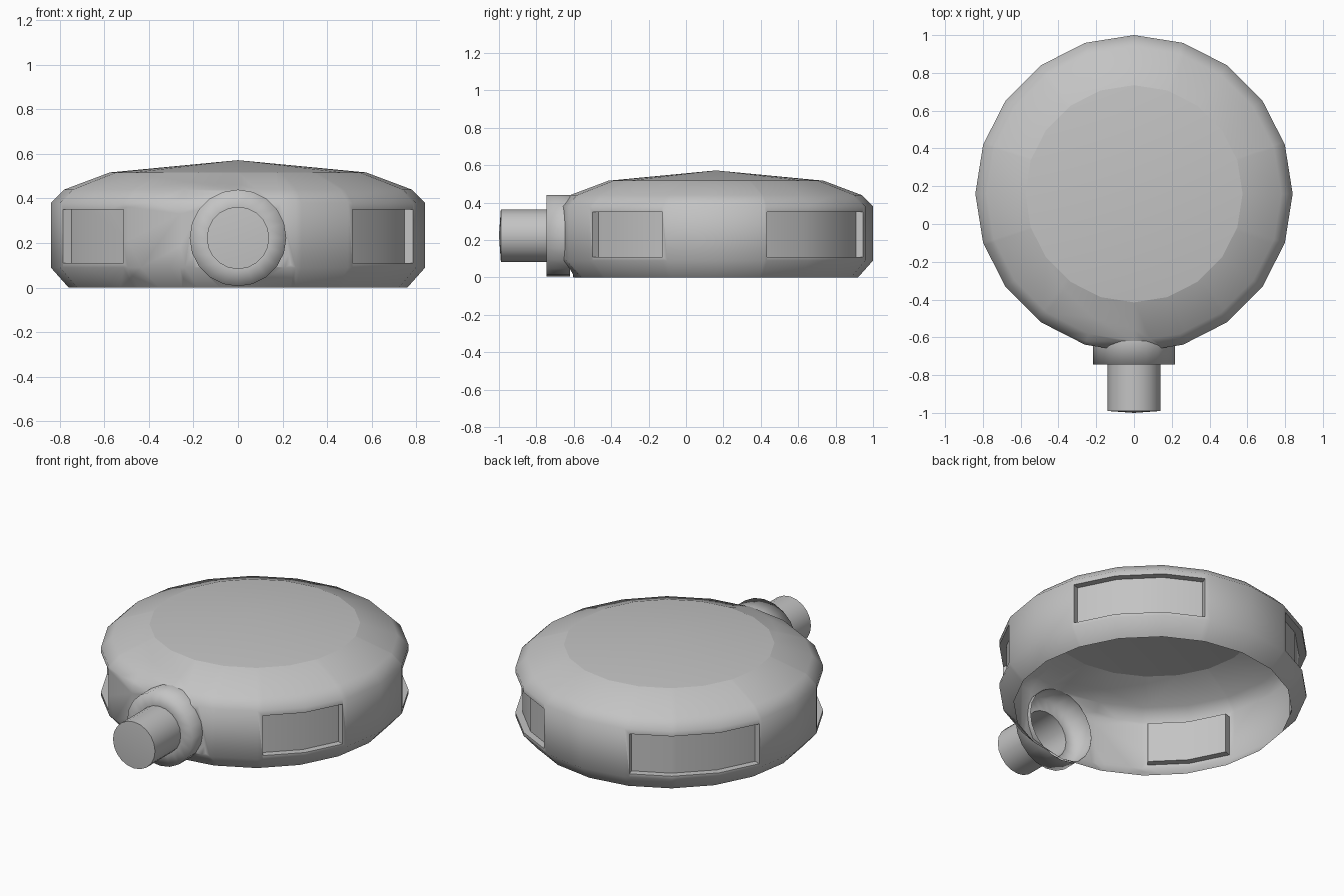
import bpy
import bmesh
from math import cos, sin, pi, radians
from mathutils import Vector, Matrix

cube = bpy.data.objects.get("Cube")
if cube:
    bpy.data.objects.remove(cube, do_unlink=True)

SIDES = 20
CENTRE = Vector((0, 0.16, 0))
NOZZLE_Z = 0.223
COLLAR_R, PIPE_R = 0.217, 0.14

grey = bpy.data.materials.new("plain grey")
grey.use_nodes = True
grey.diffuse_color = (0.55, 0.55, 0.55, 1)
grey.node_tree.nodes["Principled BSDF"].inputs["Base Color"].default_value = grey.diffuse_color


def lathe(profile):
    """Open surface of revolution about z from (radius, height) points."""
    bm = bmesh.new()
    rings = []
    for r, z in profile:
        if r == 0:
            rings.append([bm.verts.new((0, 0, z))] * SIDES)
        else:
            rings.append([bm.verts.new((r * cos(2 * pi * i / SIDES),
                                        r * sin(2 * pi * i / SIDES), z))
                          for i in range(SIDES)])
    for low, high in zip(rings, rings[1:]):
        for i in range(SIDES):
            j = (i + 1) % SIDES
            bm.faces.new(dict.fromkeys((low[i], low[j], high[j], high[i])))
    return bm


def finish(bm, name, matrix, angle):
    """Turn the bmesh into a shaded, coloured object."""
    bmesh.ops.transform(bm, matrix=matrix, verts=bm.verts)
    mesh = bpy.data.meshes.new(name)
    bm.to_mesh(mesh)
    bm.free()
    mesh.materials.append(grey)
    obj = bpy.data.objects.new(name, mesh)
    bpy.context.collection.objects.link(obj)
    bpy.ops.object.select_all(action="DESELECT")
    obj.select_set(True)
    bpy.context.view_layer.objects.active = obj
    bpy.ops.object.shade_smooth_by_angle(angle=radians(angle))


def carve(bm, faces, planes):
    """Cut faces along planes and return those on the inner side of all."""
    for point, normal in planes:
        point, normal = Vector(point), Vector(normal)
        geom = set(faces)
        for f in faces:
            geom.update(f.edges)
            geom.update(f.verts)
        cut = bmesh.ops.bisect_plane(bm, geom=list(geom), dist=1e-5,
                                     plane_co=point, plane_no=normal)
        faces = [f for f in cut["geom"] if isinstance(f, bmesh.types.BMFace)
                 and (f.calc_center_median() - point).dot(normal) > 0]
    return faces


def recess(bm, start, end, depth=0.04):
    """Sink a window between two angles into the side wall."""
    a, b = radians(start), radians(end)
    faces = carve(bm, bm.faces[:], [
        ((0, 0, 0), (-sin(a), cos(a), 0)),
        ((0, 0, 0), (sin(b), -cos(b), 0)),
        ((0, 0, 0.11), (0, 0, 1)),
        ((0, 0, 0.35), (0, 0, -1))])
    new = bmesh.ops.extrude_face_region(bm, geom=faces)["geom"]
    for v in new:
        if isinstance(v, bmesh.types.BMVert):
            v.co -= Vector((v.co.x, v.co.y, 0)).normalized() * depth
    old = [f for f in faces if f.is_valid]
    if old:
        bmesh.ops.delete(bm, geom=old, context="FACES")


# Hollow body, open underneath
body = lathe([(0.76, 0), (0.84, 0.09), (0.84, 0.38), (0.78, 0.44), (0.575, 0.517)])

# Narrow windows in front, wide ones behind
for start, end in ((-52, -20), (200, 232), (19, 70), (110, 161)):
    recess(body, start, end)

# Round opening where the nozzle enters
hole = []
for i in range(SIDES):
    a = 2 * pi * (i + 0.5) / SIDES
    r = COLLAR_R * cos(pi / SIDES)
    hole.append(((r * cos(a), 0, NOZZLE_Z + r * sin(a)), (-cos(a), 0, -sin(a))))
front = [f for f in body.faces if f.calc_center_median().y < -0.5]
bmesh.ops.delete(body, geom=carve(body, front, hole), context="FACES")
finish(body, "body_shell", Matrix.Translation(CENTRE), 50)

# Shallow conical lid
finish(lathe([(0.575, 0.517), (0, 0.572)]), "top_lid", Matrix.Translation(CENTRE), 30)

# Collar and closed pipe pointing forwards
forward = Matrix.Translation((0, 0, NOZZLE_Z)) @ Matrix.Rotation(pi / 2, 4, "X")
finish(lathe([(COLLAR_R, 0.62), (COLLAR_R, 0.745), (PIPE_R, 0.745)]),
       "nozzle_collar", forward, 120)
finish(lathe([(PIPE_R, 0.745), (PIPE_R, 0.99), (0, 1.0)]),
       "nozzle_pipe", forward, 40)
